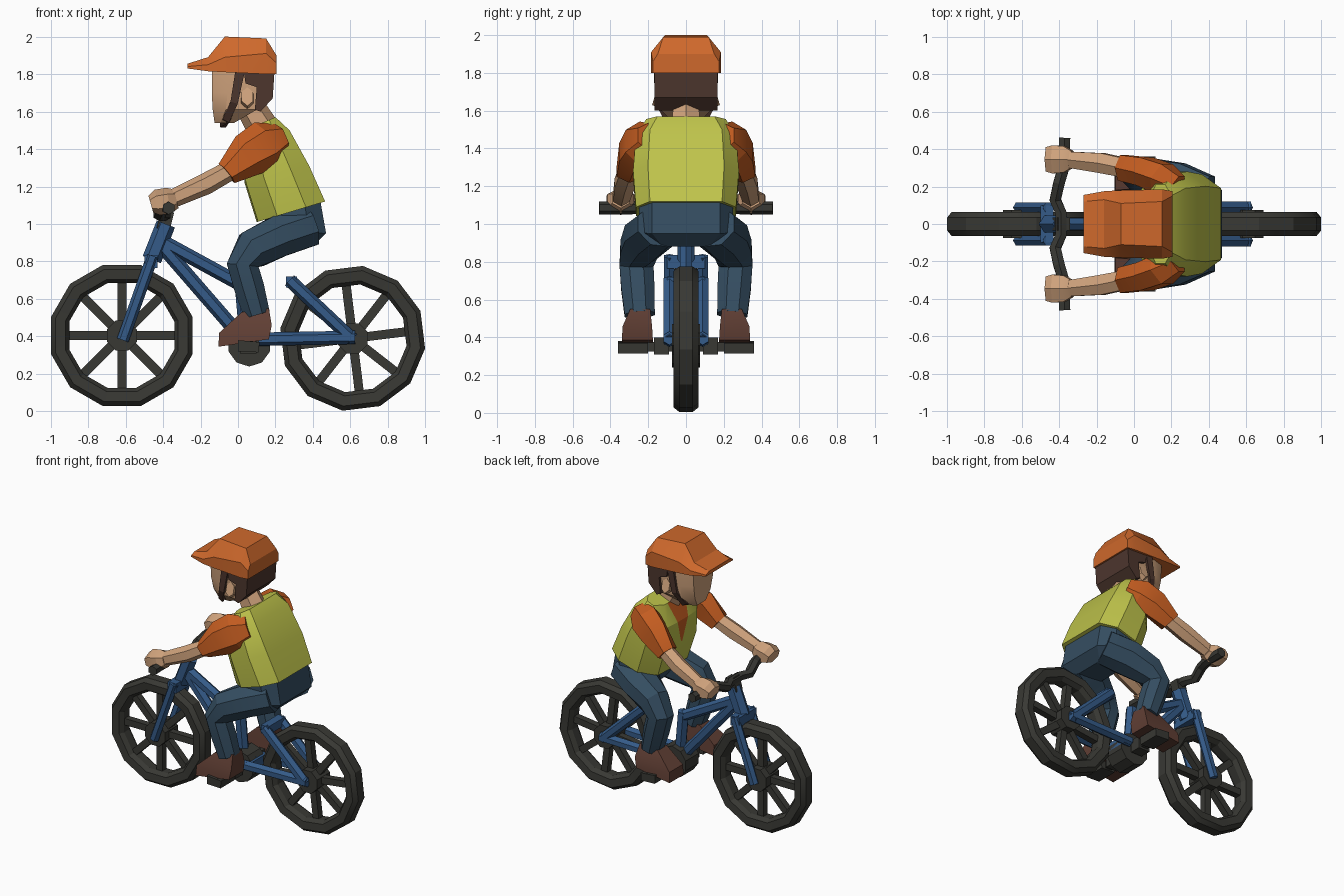
import bpy, bmesh, math
from mathutils import Vector

cube = bpy.data.objects.get("Cube")
if cube:
    bpy.data.objects.remove(cube, do_unlink=True)


def material(name, r, g, b):
    m = bpy.data.materials.new(name)
    m.use_nodes = True
    m.diffuse_color = (r, g, b, 1)
    bsdf = m.node_tree.nodes["Principled BSDF"]
    bsdf.inputs["Base Color"].default_value = (r, g, b, 1)
    bsdf.inputs["Roughness"].default_value = 0.9
    return m


HELMET = material("helmet orange", 0.62, 0.14, 0.025)
SHIRT = material("shirt orange", 0.56, 0.11, 0.015)
VEST = material("vest yellow green", 0.52, 0.55, 0.07)
BLUE = material("frame blue", 0.035, 0.105, 0.25)
DENIM = material("denim", 0.035, 0.075, 0.12)
DARK = material("dark rubber", 0.04, 0.04, 0.034)
SKIN = material("skin", 0.62, 0.36, 0.2)
SHOE = material("shoe brown", 0.12, 0.05, 0.035)
HAIR = material("hair brown", 0.075, 0.037, 0.027)


def loft(name, rings, mats, closed=False, rule=None):
    """Skin a list of equal point rings; rule picks a material per (band, side)."""
    bm = bmesh.new()
    vs = [[bm.verts.new(p) for p in ring] for ring in rings]
    n = len(vs[0])
    for i in range(len(vs) if closed else len(vs) - 1):
        a, b = vs[i], vs[(i + 1) % len(vs)]
        for j in range(n):
            k = (j + 1) % n
            f = bm.faces.new((a[j], a[k], b[k], b[j]))
            f.material_index = rule(i, j) if rule else 0
    if not closed:
        bm.faces.new(vs[0])
        bm.faces.new(vs[-1])
    bmesh.ops.recalc_face_normals(bm, faces=bm.faces)
    me = bpy.data.meshes.new(name)
    bm.to_mesh(me)
    bm.free()
    for m in mats:
        me.materials.append(m)
    ob = bpy.data.objects.new(name, me)
    bpy.context.collection.objects.link(ob)
    bpy.ops.object.select_all(action='DESELECT')
    ob.select_set(True)
    bpy.context.view_layer.objects.active = ob
    bpy.ops.object.shade_smooth_by_angle(angle=math.radians(24))
    return ob


def limb(name, path, mat, sides=6):
    """Path of (x, y, z, half width, half height) swept as a faceted tube."""
    pts = [Vector(p[:3]) for p in path]
    rings = []
    for i, p in enumerate(path):
        t = (pts[min(i + 1, len(pts) - 1)] - pts[max(i - 1, 0)]).normalized()
        ref = Vector((0, 1, 0)) if abs(t.y) < 0.8 else Vector((1, 0, 0))
        u = (ref - t * ref.dot(t)).normalized()
        v = t.cross(u)
        s = 1 / math.cos(math.pi / sides)
        angles = [math.tau * (k + 0.5) / sides for k in range(sides)]
        rings.append([pts[i] + u * (math.cos(a) * p[3] * s) + v * (math.sin(a) * p[4] * s) for a in angles])
    return loft(name, rings, [mat])


def bar(name, a, b, r, mat, sides=6):
    return limb(name, [(*a, r, r), (*b, r, r)], mat, sides)


def prism(name, profile, y0, y1, mat):
    """Side-on (x, z) profile spanning y0 to y1."""
    return loft(name, [[(x, y, z) for x, z in profile] for y in (y0, y1)], [mat])


def body_ring(front, back, w, v):
    """Horizontal body section between a front and a back (x, z) point."""
    half = [(0, v), (0.02, 0.65 * w), (0.3, w), (0.72, w), (1, 0.72 * w)]
    loop = [(t, -y) for t, y in half] + [(t, y) for t, y in reversed(half)]
    f, b = Vector(front), Vector(back)
    return [(f.lerp(b, t).x, y, f.lerp(b, t).y) for t, y in loop]


def wheel(label, cx, cz, turn):
    # Tyre with a chamfered section
    section = [(0.29, 0.03), (0.31, 0.06), (0.365, 0.065), (0.39, 0.035)]
    section += [(r, -y) for r, y in reversed(section)]
    rings = []
    for i in range(12):
        a = math.radians(30 * i + turn)
        rings.append([(cx + r * math.cos(a), y, cz + r * math.sin(a)) for r, y in section])
    loft(label + "_tyre", rings, [DARK], closed=True)
    bar(label + "_hub", (cx, -0.075, cz), (cx, 0.075, cz), 0.08, DARK, 8)
    for i in range(8):
        a = math.radians(45 * i + turn - 15)
        bar(f"{label}_spoke_{i}", (cx, 0, cz),
            (cx + 0.31 * math.cos(a), 0, cz + 0.31 * math.sin(a)), 0.024, DARK, 4)


wheel("front_wheel", -0.62, 0.405, 15)
wheel("rear_wheel", 0.612, 0.39, 22)

# Bicycle frame
bar("head_tube", (-0.46, 0, 0.81), (-0.385, 0, 1.0), 0.045, BLUE)
bar("fork_crown", (-0.465, -0.1, 0.8), (-0.465, 0.1, 0.8), 0.035, BLUE, 4)
bar("top_tube", (-0.41, 0, 0.91), (0.03, 0, 0.67), 0.033, BLUE)
bar("down_tube", (-0.42, 0, 0.9), (0.04, 0, 0.37), 0.033, BLUE)
bar("seat_tube", (0.05, 0, 0.36), (0.02, 0, 0.71), 0.035, BLUE)
bar("seat_stay_bridge", (0.285, -0.1, 0.69), (0.285, 0.1, 0.69), 0.03, BLUE, 4)
bar("chain_stay_bridge", (0.14, -0.1, 0.385), (0.14, 0.1, 0.385), 0.03, BLUE, 4)
bar("bottom_tube", (0.03, 0, 0.38), (0.15, 0, 0.385), 0.035, BLUE)

# Crank, stem and handlebar
bar("chainring", (0.06, -0.075, 0.355), (0.06, 0.075, 0.355), 0.11, DARK, 10)
bar("crank_axle", (0.055, -0.35, 0.35), (0.055, 0.35, 0.35), 0.025, DARK, 4)
bar("stem", (-0.4, 0, 0.97), (-0.375, 0, 1.07), 0.035, DARK, 4)
side = [(-0.37, 0.46, 1.085), (-0.375, 0.3, 1.085), (-0.4, 0.22, 1.09), (-0.42, 0.13, 1.05), (-0.39, 0.06, 1.05)]
path = side + [(x, -y, z) for x, y, z in reversed(side)]
limb("handlebar", [(*p, 0.03, 0.03) for p in path], DARK)

# Paired parts on both sides
for label, s in (("left", 1), ("right", -1)):
    # The rider faces -x, so the outward direction is s along y
    def side_limb(part, pts, mat, sides=6):
        limb(f"{label}_{part}", [(x, y * s, z, a, b) for x, y, z, a, b in pts], mat, sides)

    bar(label + "_fork_leg", (-0.455, 0.088 * s, 0.83), (-0.615, 0.088 * s, 0.38), 0.028, BLUE)
    bar(label + "_chain_stay", (0.11, 0.088 * s, 0.385), (0.625, 0.088 * s, 0.395), 0.031, BLUE)
    bar(label + "_seat_stay", (0.61, 0.088 * s, 0.385), (0.275, 0.088 * s, 0.7), 0.031, BLUE)
    bar(label + "_crank_arm", (0.055, 0.09 * s, 0.355), (0.055, 0.17 * s, 0.355), 0.045, DARK, 4)
    prism(label + "_pedal", [(0.0, 0.32), (0.11, 0.315), (0.115, 0.37), (0.0, 0.38)], 0.2 * s, 0.36 * s, DARK)

    side_limb("leg", [(0.38, 0.14, 0.99, 0.12, 0.11), (0.22, 0.2, 0.935, 0.13, 0.11),
                      (0.08, 0.25, 0.865, 0.1, 0.105), (0.025, 0.262, 0.78, 0.09, 0.085),
                      (0.06, 0.255, 0.66, 0.088, 0.08), (0.1, 0.245, 0.52, 0.08, 0.07)], DENIM, 8)
    # Shoe tapering to the ankle
    low = [(-0.105, 0.345), (0.165, 0.385)]
    top = [(0.02, 0.53), (0.165, 0.55)]
    mid = [(-0.1, 0.42), (0.18, 0.46)]
    rings = []
    for (a, b), y0, y1 in ((low, 0.175, 0.34), (mid, 0.18, 0.335), (top, 0.19, 0.295)):
        rings.append([(a[0], y0 * s, a[1]), (b[0], y0 * s, b[1]), (b[0], y1 * s, b[1]), (a[0], y1 * s, a[1])])
    loft(label + "_shoe", rings, [SHOE])

    side_limb("sleeve", [(0.23, 0.2, 1.46, 0.06, 0.07), (0.15, 0.245, 1.425, 0.08, 0.115),
                         (0.06, 0.28, 1.37, 0.075, 0.105), (-0.06, 0.3, 1.27, 0.068, 0.058)], SHIRT)
    side_limb("forearm", [(0.0, 0.29, 1.31, 0.05, 0.045), (-0.17, 0.325, 1.215, 0.053, 0.05),
                          (-0.36, 0.345, 1.13, 0.042, 0.042)], SKIN)
    side_limb("hand", [(-0.33, 0.345, 1.135, 0.045, 0.045), (-0.37, 0.345, 1.125, 0.07, 0.06),
                       (-0.43, 0.345, 1.115, 0.075, 0.06), (-0.465, 0.345, 1.105, 0.065, 0.04)], SKIN)
    # Chin strap lying on the cheek
    side_limb("helmet_strap", [(0.01, 0.155, 1.81, 0.015, 0.025), (-0.02, 0.15, 1.65, 0.015, 0.02),
                               (-0.06, 0.1, 1.56, 0.015, 0.02), (-0.08, 0, 1.535, 0.015, 0.02)], HAIR, 4)
    side_limb("ear", [(0.05, 0.13, 1.67, 0.035, 0.05), (0.05, 0.165, 1.68, 0.03, 0.045)], SKIN)

# Hips
loft("hips", [body_ring((0.14, 1.04), (0.44, 1.12), 0.25, 0.08),
              body_ring((0.16, 0.96), (0.47, 0.95), 0.25, 0.08),
              body_ring((0.22, 0.88), (0.4, 0.88), 0.17, 0.06)], [DENIM])

# Torso: the strip between the two front edges shows the shirt in the neckline
loft("vest", [body_ring((0.1, 1.01), (0.465, 1.12), 0.265, 0.004),
              body_ring((0.035, 1.22), (0.38, 1.31), 0.28, 0.008),
              body_ring((0.025, 1.38), (0.275, 1.5), 0.265, 0.06),
              body_ring((0.08, 1.52), (0.2, 1.57), 0.21, 0.1)],
     [VEST, SHIRT], rule=lambda band, j: int(j == 9 and band > 0))

# Head and neck
limb("neck", [(0.14, 0, 1.5, 0.075, 0.075), (0.05, 0, 1.65, 0.065, 0.065)], SKIN)
rings = []
for z, x0, x1, w0, w1 in ((1.54, -0.125, -0.02, 0.05, 0.07), (1.61, -0.135, 0.1, 0.09, 0.14),
                          (1.7, -0.14, 0.14, 0.11, 0.15), (1.83, -0.14, 0.14, 0.12, 0.15)):
    xm = x0 + 0.3 * (x1 - x0)
    half = [(x0, w0), (xm, w1), (x1, w1)]
    rings.append([(x, y, z) for x, y in half] + [(x, -y, z) for x, y in reversed(half)])
loft("head", rings, [SKIN])
prism("hair", [(0.03, 1.82), (0.195, 1.82), (0.185, 1.67), (0.12, 1.6), (0.09, 1.61), (0.1, 1.73), (0.04, 1.75)],
      -0.168, 0.168, HAIR)

# Helmet with peak, as stations from front to back
rings = []
for x, lo, mid, hi, w, top in ((-0.27, 1.83, 1.84, 1.855, 0.155, 0.12), (-0.16, 1.815, 1.85, 1.89, 0.175, 0.13),
                               (-0.07, 1.81, 1.89, 2.0, 0.18, 0.11), (0.15, 1.8, 1.91, 1.99, 0.185, 0.12),
                               (0.205, 1.8, 1.86, 1.9, 0.175, 0.15)):
    half = [(w, lo), (w, mid), (top, hi)]
    rings.append([(x, y, z) for y, z in half] + [(x, -y, z) for y, z in reversed(half)])
loft("helmet", rings, [HELMET])
